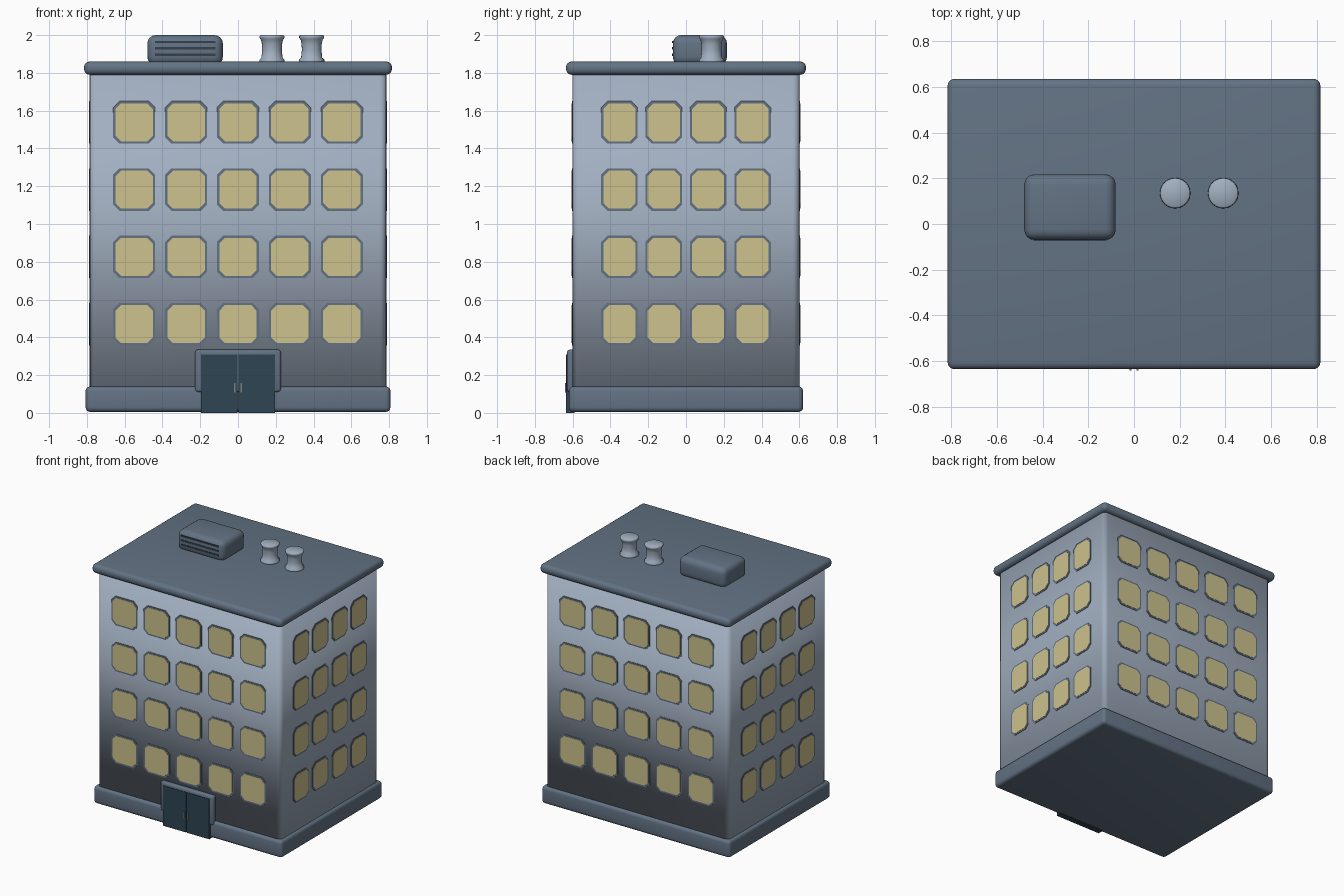
import bpy, bmesh, math
from mathutils import Matrix, Vector

cube = bpy.data.objects.get("Cube")
if cube:
    bpy.data.objects.remove(cube, do_unlink=True)


def material(name, rgb):
    m = bpy.data.materials.new(name)
    m.use_nodes = True
    m.diffuse_color = (*rgb, 1)
    m.node_tree.nodes["Principled BSDF"].inputs["Base Color"].default_value = (*rgb, 1)
    return m


WALL = material("pale grey wall", (0.36, 0.43, 0.53))
SLATE = material("slate trim", (0.125, 0.17, 0.23))
PANE = material("warm window", (0.61, 0.54, 0.27))
DOOR = material("dark teal door", (0.027, 0.06, 0.085))
DARK = material("vent slot", (0.035, 0.05, 0.07))
METAL = material("handle metal", (0.2, 0.22, 0.23))


def finish(bm, name, mat, smooth=True):
    bmesh.ops.recalc_face_normals(bm, faces=bm.faces)
    mesh = bpy.data.meshes.new(name)
    bm.to_mesh(mesh)
    bm.free()
    mesh.materials.append(mat)
    for p in mesh.polygons:
        p.use_smooth = smooth
    ob = bpy.data.objects.new(name, mesh)
    bpy.context.collection.objects.link(ob)
    return ob


def box(name, x, y, z, mat, bevel=0, segments=4, upright_only=False):
    """Box from (min, max) ranges with rounded edges."""
    bm = bmesh.new()
    bmesh.ops.create_cube(bm, size=1)
    for v in bm.verts:
        v.co = [r[0] if c < 0 else r[1] for r, c in zip((x, y, z), v.co)]
    if bevel:
        edges = [e for e in bm.edges if not upright_only
                 or abs(e.verts[0].co.z - e.verts[1].co.z) > 0.01]
        bmesh.ops.bevel(bm, geom=edges, offset=bevel, segments=segments,
                        profile=0.5, affect='EDGES')
    return finish(bm, name, mat, bool(bevel))


def plate(bm, centre, w, h, cut, depth, turn):
    """Corner-cut plate facing -y, turned about z and pushed out by depth."""
    a, b = w / 2, h / 2
    outline = [(-a + cut, -b), (a - cut, -b), (a, -b + cut), (a, b - cut),
               (a - cut, b), (-a + cut, b), (-a, b - cut), (-a, -b + cut)]
    rot = Matrix.Rotation(turn, 4, 'Z')
    rings = [[bm.verts.new(rot @ (Vector(centre) + Vector((px, y, pz))))
              for px, pz in outline] for y in (0.003, -depth)]
    bm.faces.new(rings[1])
    for i in range(8):
        j = (i + 1) % 8
        bm.faces.new((rings[0][i], rings[0][j], rings[1][j], rings[1][i]))


# Main volumes
HX, HY = 0.785, 0.6
box("walls", (-HX, HX), (-HY, HY), (0.1, 1.82), WALL, 0.035, 4, True)
box("base_plinth", (-0.807, 0.807), (-0.62, 0.62), (0.005, 0.14), SLATE, 0.025)
box("roof_slab", (-0.815, 0.815), (-0.635, 0.635), (1.79, 1.86), SLATE, 0.03)

# Window rows on all four sides
floors = [0.47, 0.826, 1.182, 1.538]
wide = [i * 0.275 for i in range(-2, 3)]
narrow = [(i - 1.5) * 0.235 for i in range(4)]
for side, turn, dist, columns, w in (
        ("front", 0, HY, wide, 0.222), ("left", math.pi / 2, HX, narrow, 0.194),
        ("back", math.pi, HY, wide, 0.222), ("right", -math.pi / 2, HX, narrow, 0.194)):
    frames, panes = bmesh.new(), bmesh.new()
    for z in floors:
        for x in columns:
            plate(frames, (x, -dist, z), w, 0.226, 0.034, 0.003, turn)
            plate(panes, (x, -dist, z), w - 0.024, 0.202, 0.03, 0.005, turn)
    finish(frames, side + "_window_frames", SLATE, False)
    finish(panes, side + "_window_panes", PANE, False)

# Entrance
box("door_frame", (-0.227, 0.227), (-0.63, -0.58), (0.11, 0.335), SLATE, 0.015, 3)
for side, s in (("right", -1), ("left", 1)):
    xs = sorted((s * 0.002, s * 0.197))
    box(side + "_door", xs, (-0.634, -0.59), (0, 0.31), DOOR)
    hx = sorted((s * 0.012, s * 0.02))
    box(side + "_door_handle", hx, (-0.64, -0.63), (0.108, 0.158), METAL)

# Rooftop vent with dark slots
box("roof_vent", (-0.48, -0.08), (-0.07, 0.217), (1.84, 2.0), SLATE, 0.045)
for i in range(3):
    z = 1.896 + i * 0.034
    box("vent_slot_%d" % (i + 1), (-0.44, -0.12), (-0.073, -0.05),
        (z - 0.006, z + 0.006), DARK)

# Flared chimney pipes, lathed from a profile
profile = [(0.067, 1.85), (0.067, 1.87), (0.056, 1.88), (0.052, 1.92), (0.053, 1.95),
           (0.058, 1.975), (0.066, 1.985), (0.066, 1.995), (0.06, 2.0)]
for side, x in (("inner", 0.18), ("outer", 0.39)):
    bm = bmesh.new()
    n = 24
    rings = [[bm.verts.new((x + r * math.cos(k * math.tau / n),
                            0.135 + r * math.sin(k * math.tau / n), z))
              for k in range(n)] for r, z in profile]
    for lo, hi in zip(rings, rings[1:]):
        for k in range(n):
            bm.faces.new((lo[k], lo[(k + 1) % n], hi[(k + 1) % n], hi[k]))
    bm.faces.new(rings[-1])
    bm.faces.new(rings[0])
    finish(bm, side + "_chimney", WALL)
